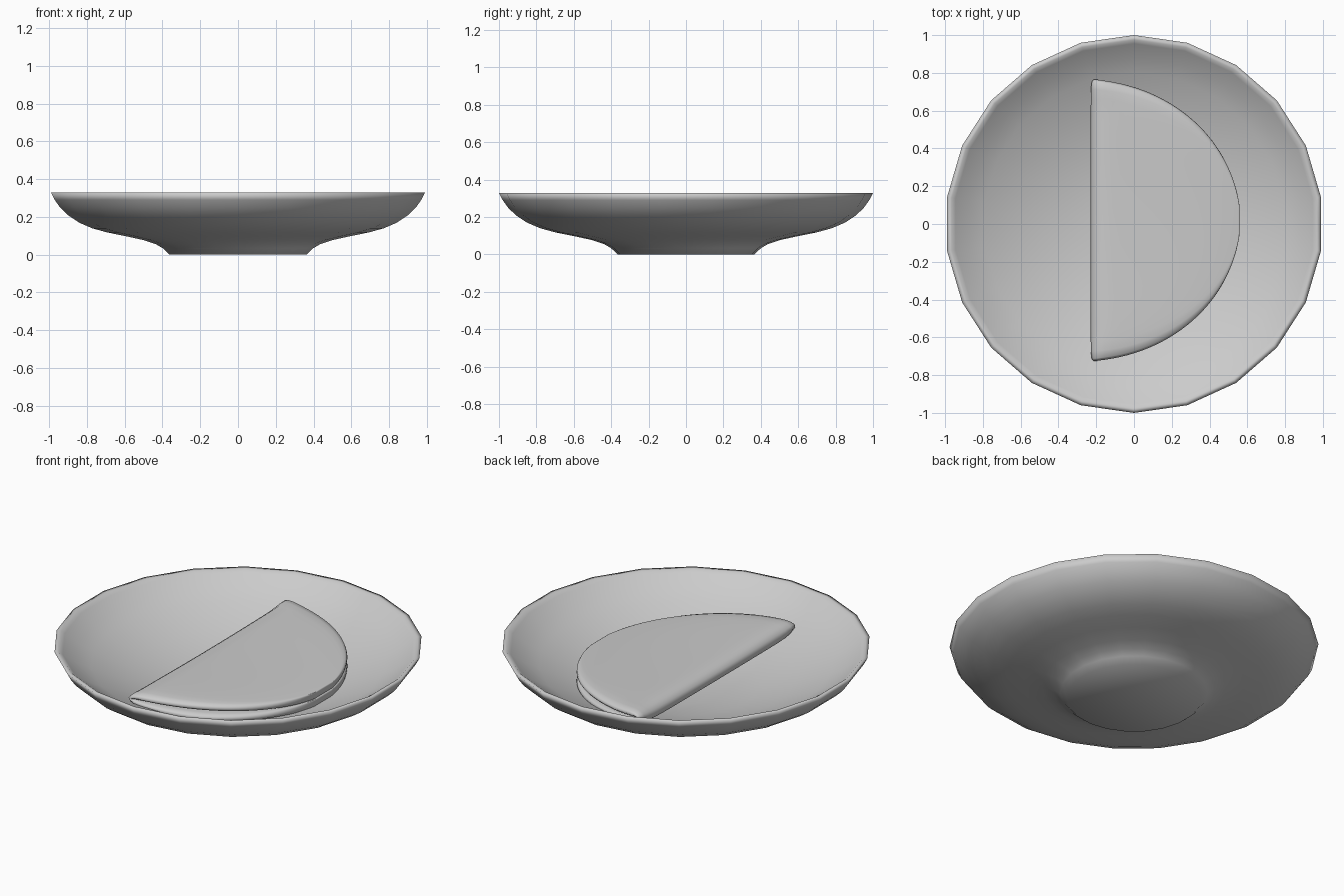
import bpy, bmesh, math
from mathutils import Vector

cube = bpy.data.objects.get("Cube")
if cube:
    bpy.data.objects.remove(cube)

grey = bpy.data.materials.new("plain grey")
grey.use_nodes = True
colour = (0.6, 0.6, 0.6, 1)
grey.diffuse_color = colour
grey.node_tree.nodes["Principled BSDF"].inputs["Base Color"].default_value = colour

SIDES = 22
OUTER = [(0, 0), (0.366, 0), (0.40, 0.033), (0.44, 0.056), (0.5, 0.076),
         (0.6, 0.098), (0.7, 0.118), (0.78, 0.14), (0.85, 0.17), (0.91, 0.21),
         (0.95, 0.248), (0.98, 0.29), (1, 0.328)]
INNER = [(0.975, 0.328), (0.955, 0.312), (0.88, 0.262), (0.8, 0.218), (0.6, 0.143),
         (0.4, 0.088), (0.2, 0.064), (0, 0.058)]


def make_object(name, bm):
    bmesh.ops.recalc_face_normals(bm, faces=bm.faces)
    for face in bm.faces:
        face.smooth = True
    mesh = bpy.data.meshes.new(name)
    bm.to_mesh(mesh)
    bm.free()
    mesh.materials.append(grey)
    obj = bpy.data.objects.new(name, mesh)
    bpy.context.collection.objects.link(obj)
    return obj


def floor_height(r):
    """Height of the dish floor at radius r."""
    for (r1, z1), (r0, z0) in zip(INNER, INNER[1:]):
        if r0 <= r <= r1:
            return z0 + (z1 - z0) * (r - r0) / (r1 - r0)
    return INNER[0][1]


# Shallow dish: lathed profile with a small foot and rolled rim
bm = bmesh.new()
verts = [bm.verts.new((0, r, z)) for r, z in OUTER + INNER]
edges = [bm.edges.new(pair) for pair in zip(verts, verts[1:])]
bmesh.ops.spin(bm, geom=verts + edges, cent=(0, 0, 0), axis=(0, 0, 1),
               angle=math.tau, steps=SIDES)
bmesh.ops.remove_doubles(bm, verts=bm.verts, dist=0.0005)
make_object("dish", bm)

# Folded round sheet: stiff, slightly tilted, propped on its rim inside the dish
ROWS, COLS = 32, 14
FOLD_X, FOLD_DEPTH, REACH, HALF_WIDTH = -0.222, 0.03, 0.783, 0.752
FOLD_PART = 0.1


def sheet_point(u, s):
    """u runs from the lower edge (-1) over the fold (0) to the upper edge (1)."""
    across = math.sqrt(1 - u * u) * s
    angle = max(-1, min(1, u / FOLD_PART)) * math.pi / 2
    run = max(0, abs(u) - FOLD_PART) / (1 - FOLD_PART)
    x = FOLD_X + FOLD_DEPTH * (1 - math.cos(angle)) + (REACH - FOLD_DEPTH) * run
    y = HALF_WIDTH * across + 0.02
    low = max(0.175 - 0.025 * run, floor_height(math.hypot(x, y)) + 0.005)
    droop = 0.03 * run ** 2 + 0.008 * math.hypot(u, across) ** 8
    high = max(0.232 + 0.012 * across ** 2 - droop, low + 0.03)
    z = (low + high) / 2 + (high - low) / 2 * math.sin(angle)
    return Vector((x, y, z))


bm = bmesh.new()
grid = []
for i in range(ROWS + 1):
    p = 2 * i / ROWS - 1
    u = 0.995 * math.sin(p * math.pi / 2)
    grid.append([bm.verts.new(sheet_point(u, 2 * j / COLS - 1)) for j in range(COLS + 1)])
for a, b in zip(grid, grid[1:]):
    for j in range(COLS):
        bm.faces.new((a[j], a[j + 1], b[j + 1], b[j]))
sheet = make_object("folded_sheet", bm)

thick = sheet.modifiers.new("thickness", "SOLIDIFY")
thick.thickness = 0.042
thick.offset = 0
soft = sheet.modifiers.new("soft_edges", "SUBSURF")
soft.levels = soft.render_levels = 1
